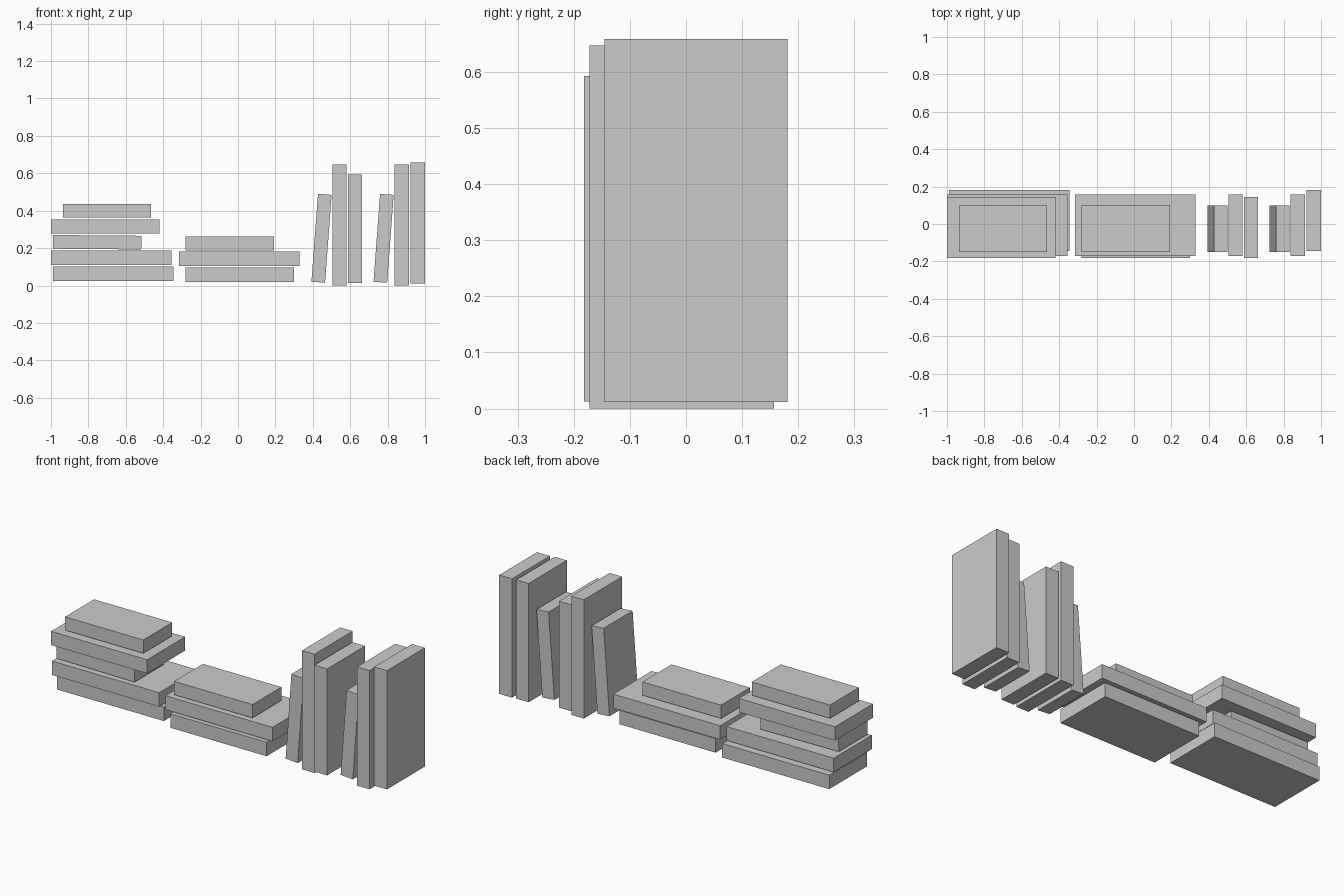
import bpy
from math import radians

if "Cube" in bpy.data.objects:
    bpy.data.objects.remove(bpy.data.objects["Cube"])


def book(name, x, y, z, tilt=0.0):
    """Box spanning the x, y and z ranges, tilted about y in degrees."""
    spans = (x, y, z)
    bpy.ops.mesh.primitive_cube_add(
        size=1, location=[(a + b) / 2 for a, b in spans],
        rotation=(0, radians(tilt), 0))
    ob = bpy.context.object
    ob.name = name
    ob.scale = [b - a for a, b in spans]
    return ob


# Depth ranges of the four book formats
SMALL = (-0.151, 0.098)
MEDIUM = (-0.182, 0.145)
LARGE = (-0.172, 0.157)
LARGE_BACK = (-0.145, 0.181)

# Tall stack of lying books on the left
book("left_stack_book_1", (-0.99, -0.345), LARGE_BACK, (0.025, 0.101))
book("left_stack_book_2", (-1.0, -0.355), LARGE, (0.111, 0.187))
book("left_stack_book_3", (-0.989, -0.517), SMALL, (0.195, 0.268), 0.5)
book("left_stack_book_4", (-0.999, -0.42), MEDIUM, (0.278, 0.353))
book("left_stack_book_5", (-0.936, -0.465), SMALL, (0.364, 0.437))

# Low stack in the middle
book("middle_stack_book_1", (-0.28, 0.30), MEDIUM, (0.02, 0.096))
book("middle_stack_book_2", (-0.316, 0.328), LARGE, (0.105, 0.181))
book("middle_stack_book_3", (-0.28, 0.193), SMALL, (0.188, 0.261))

# Two repeated groups: a leaning small book and an upright large one
for i in range(2):
    s = i * 0.332
    book(f"leaning_book_{i + 1}", (0.41 + s, 0.483 + s), SMALL,
         (0.017, 0.488), 4.25)
    book(f"upright_large_book_{i + 1}", (0.506 + s, 0.581 + s), LARGE,
         (0.0, 0.647))

# Remaining upright books
book("upright_medium_book", (0.588, 0.664), MEDIUM, (0.013, 0.593))
book("upright_end_book", (0.922, 0.999), LARGE_BACK, (0.012, 0.659))
